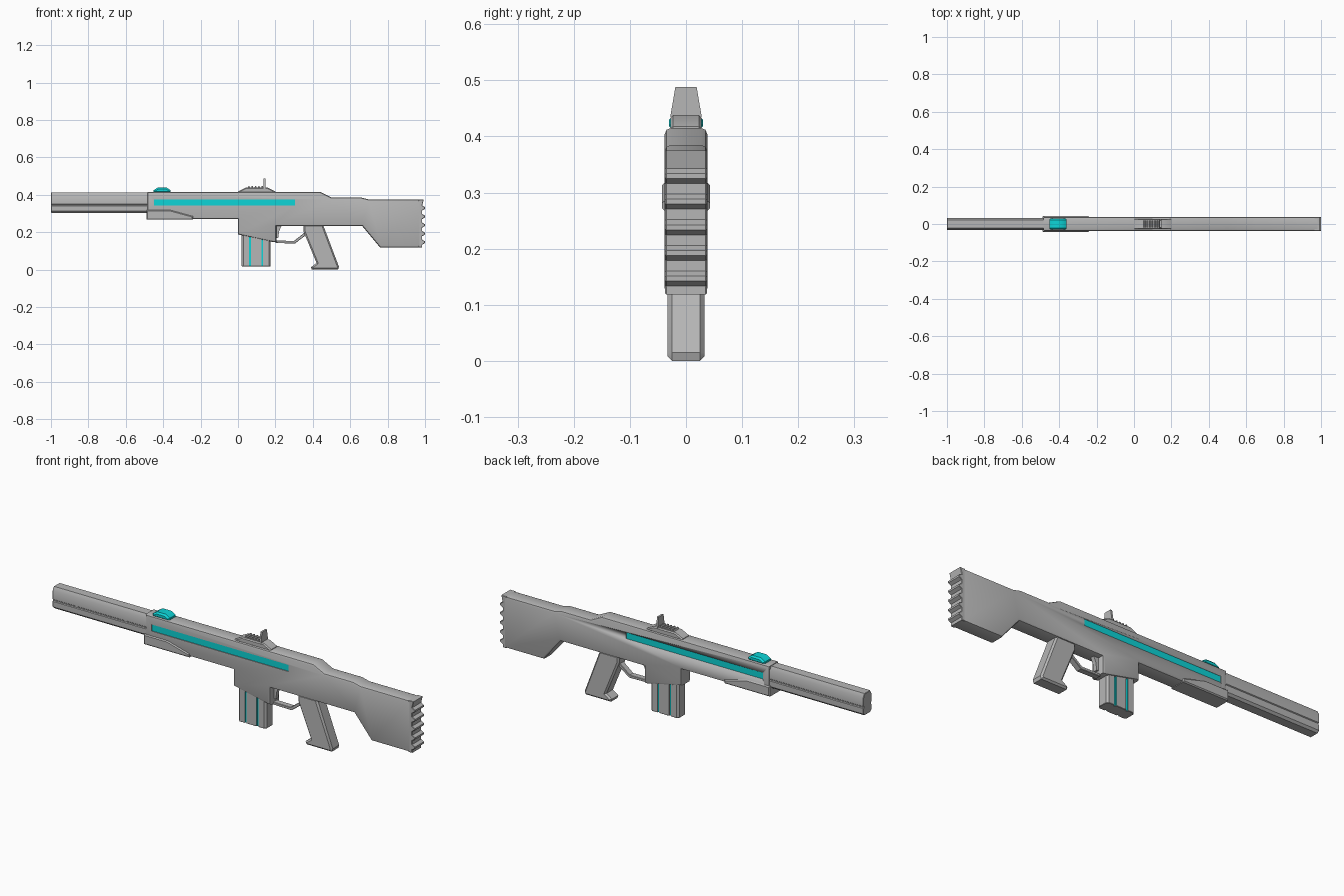
import bpy, bmesh, math

if "Cube" in bpy.data.objects:
    bpy.data.objects.remove(bpy.data.objects["Cube"])


def material(name, rgb):
    m = bpy.data.materials.new(name)
    m.diffuse_color = (*rgb, 1)
    m.use_nodes = True
    m.node_tree.nodes["Principled BSDF"].inputs["Base Color"].default_value = m.diffuse_color
    return m


GREY = material("metal grey", (0.47, 0.47, 0.47))
CYAN = material("glow cyan", (0.004, 0.66, 0.68))

# where profile coordinates (a, b) and depth c go for each extrusion axis
AXES = {"X": lambda a, b, c: (c, a, b),
        "Y": lambda a, b, c: (a, c, b),
        "Z": lambda a, b, c: (a, b, c)}


def prism(name, pts, lo, hi, axis="Y", bevel=0, segments=1, mat=GREY):
    """Extrude a 2D profile along an axis and bevel the rims of both caps."""
    bm = bmesh.new()
    put = AXES[axis]
    rings = [[bm.verts.new(put(a, b, c)) for a, b in pts] for c in (lo, hi)]
    caps = [bm.faces.new(r) for r in rings]
    n = len(pts)
    for i in range(n):
        j = (i + 1) % n
        bm.faces.new((rings[0][i], rings[0][j], rings[1][j], rings[1][i]))
    bmesh.ops.recalc_face_normals(bm, faces=bm.faces)
    if bevel:
        rim = list({e for f in caps for e in f.edges})
        bmesh.ops.bevel(bm, geom=rim, offset=bevel, segments=segments,
                        profile=0.5, affect='EDGES')
    me = bpy.data.meshes.new(name)
    bm.to_mesh(me)
    bm.free()
    ob = bpy.data.objects.new(name, me)
    bpy.context.collection.objects.link(ob)
    me.materials.append(mat)
    bpy.context.view_layer.objects.active = ob
    ob.select_set(True)
    bpy.ops.object.shade_smooth_by_angle(angle=math.radians(35))
    ob.select_set(False)
    return ob


def rect(a0, a1, b0, b1):
    return [(a0, b0), (a1, b0), (a1, b1), (a0, b1)]


# Main body: handguard, receiver, magazine well and stock in one outline
body = prism("body", [
    (-0.485, 0.415), (0.44, 0.415), (0.50, 0.385), (0.66, 0.385), (0.70, 0.375),
    (0.98, 0.375), (0.98, 0.118), (0.76, 0.118), (0.665, 0.232), (0.205, 0.232),
    (0.205, 0.147), (0.19, 0.147), (0.0, 0.188), (0.0, 0.27), (-0.485, 0.27)],
    -0.038, 0.038, bevel=0.011, segments=2)

# Recessed light strip on each side
for side, s in (("right", -1), ("left", 1)):
    cutter = prism("cutter", rect(-0.45, 0.305, 0.342, 0.375),
                   *sorted((s * 0.033, s * 0.06)))
    cutter.hide_render = True
    mod = body.modifiers.new("slot", 'BOOLEAN')
    mod.operation = 'DIFFERENCE'
    mod.object = cutter
    bpy.context.view_layer.objects.active = body
    bpy.ops.object.modifier_apply(modifier=mod.name)
    bpy.data.objects.remove(cutter)
    prism(f"light_strip_{side}", rect(-0.45, 0.305, 0.342, 0.375),
          *sorted((s * 0.03, s * 0.0345)), mat=CYAN)

# Barrel shroud with a thin groove along each side
half = [(0.022, 0.304), (0.032, 0.314), (0.032, 0.341), (0.028, 0.344),
        (0.028, 0.349), (0.032, 0.352), (0.032, 0.394), (0.022, 0.412)]
prism("barrel_shroud", half + [(-y, z) for y, z in reversed(half)],
      -1.0, -0.47, "X", bevel=0.002)

# Raised lower cheek of the handguard
prism("handguard_cheek", [(-0.49, 0.267), (-0.49, 0.318), (-0.36, 0.318),
                          (-0.24, 0.285), (-0.24, 0.267)],
      -0.043, 0.043, bevel=0.005)

# Ridged butt pad
pad = [(0.965, 0.375), (0.993, 0.375)]
for i in range(5):
    z = 0.321 - i * 0.0457
    pad += [(0.985, z + 0.022), (1.0, z + 0.013), (1.0, z + 0.004), (0.985, z - 0.005)]
pad += [(0.985, 0.118), (0.965, 0.118)]
prism("butt_pad", pad, -0.037, 0.037, bevel=0.002)

# Pistol grip with flared foot
prism("grip", [(0.35, 0.24), (0.35, 0.205), (0.42, 0.035), (0.39, 0.014),
               (0.395, 0.0), (0.535, 0.0), (0.54, 0.015), (0.455, 0.24)],
      -0.033, 0.033, bevel=0.008)

# Trigger guard and trigger
prism("trigger_guard", [(0.2, 0.142), (0.305, 0.14), (0.368, 0.188),
                        (0.358, 0.2), (0.3, 0.154), (0.2, 0.155)],
      -0.015, 0.015, bevel=0.002)
prism("trigger", [(0.2, 0.24), (0.235, 0.24), (0.22, 0.205), (0.215, 0.17), (0.2, 0.17)],
      -0.01, 0.01)

# Magazine: plan section with two grooves per side, lit inside
edge = [(0.02, 0.022), (0.03, 0.032)]
for gx in (0.065, 0.13):
    edge += [(gx - 0.005, 0.032), (gx - 0.005, 0.027),
             (gx + 0.005, 0.027), (gx + 0.005, 0.032)]
edge += [(0.165, 0.032), (0.175, 0.022)]
mag = prism("magazine", edge + [(x, -y) for x, y in reversed(edge)],
            0.018, 0.2, "Z", bevel=0.002)
mag.data.materials.append(CYAN)
for p in mag.data.polygons:
    c, n = p.center, p.normal
    in_groove = min(abs(c.x - 0.065), abs(c.x - 0.13)) < 0.006 and 0.026 < abs(c.y) < 0.0315
    if in_groove and n.x > -0.5 and abs(n.z) < 0.5:
        p.material_index = 1

# Front sight lamp
prism("front_sight_lamp", [(-0.452, 0.41), (-0.452, 0.424), (-0.43, 0.438),
                           (-0.38, 0.438), (-0.36, 0.424), (-0.36, 0.41)],
      -0.03, 0.03, bevel=0.008, mat=CYAN)

# Rear sight base, ridges and blade
prism("rear_sight_base", [(0.0, 0.41), (0.0, 0.418), (0.04, 0.438), (0.16, 0.438),
                          (0.2, 0.418), (0.2, 0.41)], -0.028, 0.028, bevel=0.005)
for i in range(5):
    x = 0.058 + i * 0.018
    prism(f"rear_sight_ridge_{i + 1}", [(x - 0.007, 0.435), (x - 0.003, 0.446),
                                        (x + 0.003, 0.446), (x + 0.007, 0.435)],
          -0.02, 0.02)
prism("rear_sight_blade", [(-0.028, 0.435), (0.028, 0.435), (0.019, 0.488), (-0.019, 0.488)],
      0.137, 0.146, "X")
